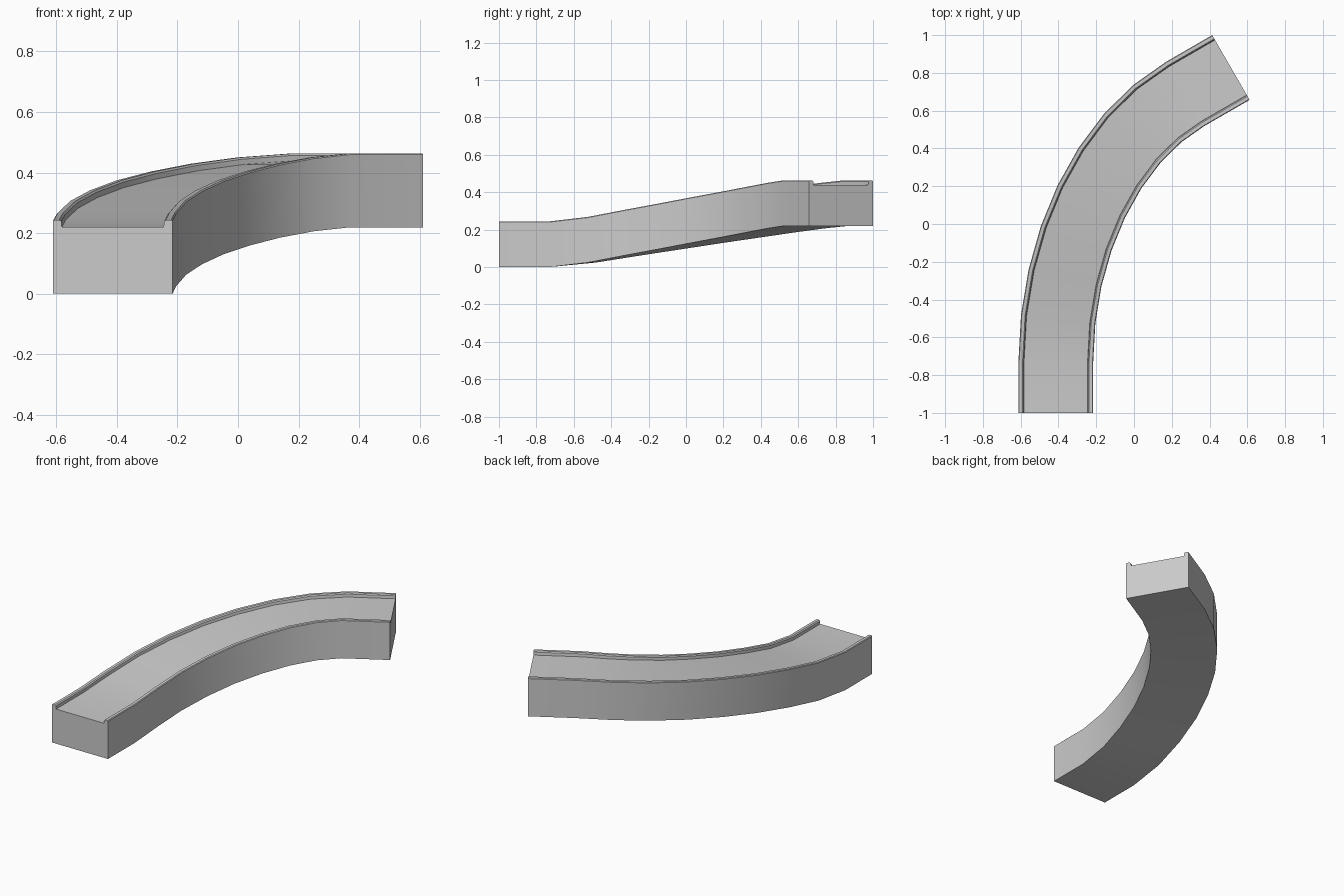
import bpy, bmesh, math
from mathutils import Vector

if "Cube" in bpy.data.objects:
    bpy.data.objects.remove(bpy.data.objects["Cube"])

# Centreline: straight lead-in, curved ramp, straight lead-out
HALF = 0.198
start, end = Vector((-0.414, -1.0)), Vector((0.513, 0.8285))
d0, d1 = Vector((0, 1)), Vector((math.sin(math.radians(60)), 0.5))
p0, p3 = start + d0 * 0.27, end - d1 * 0.28
p1, p2 = p0 + d0 * 0.61, p3 - d1 * 0.476
heights = [0, .024, .062, .097, .130, .159, .185, .206, .219]


def station(t):
    u = 1 - t
    p = p0 * u**3 + p1 * 3 * u * u * t + p2 * 3 * u * t * t + p3 * t**3
    d = (p1 - p0) * u * u + (p2 - p1) * 2 * u * t + (p3 - p2) * t * t
    return p, d.normalized()


stations = [(start, d0, 0.0)]
for i, z in enumerate(heights):
    p, d = station(i / 8)
    stations.append((p, d, z))
stations.append((end, d1, heights[-1]))

# Cross-section: solid bed with a low rim on both sides (right half, mirrored)
right = [(HALF, 0), (HALF, .240), (HALF - .004, .244), (HALF - .022, .244),
         (HALF - .028, .238), (HALF - .030, .220)]
profile = right + [(-x, z) for x, z in reversed(right)]

# Sweep the section along the path
bm = bmesh.new()
rings = []
for p, d, z in stations:
    side = Vector((d.y, -d.x))
    rings.append([bm.verts.new((*(p + side * x), z + h)) for x, h in profile])
n = len(profile)
for a, b in zip(rings, rings[1:]):
    for i in range(n):
        j = (i + 1) % n
        bm.faces.new((a[i], a[j], b[j], b[i]))

# End caps: bed plus each rim
for r in (rings[0], rings[-1]):
    bm.faces.new(r)
bmesh.ops.recalc_face_normals(bm, faces=bm.faces)
mesh = bpy.data.meshes.new("curved_ramp")
bm.to_mesh(mesh)
bm.free()
ramp = bpy.data.objects.new("curved_ramp", mesh)
bpy.context.collection.objects.link(ramp)
bpy.context.view_layer.objects.active = ramp
ramp.select_set(True)
bpy.ops.object.shade_smooth_by_angle(angle=math.radians(30))
